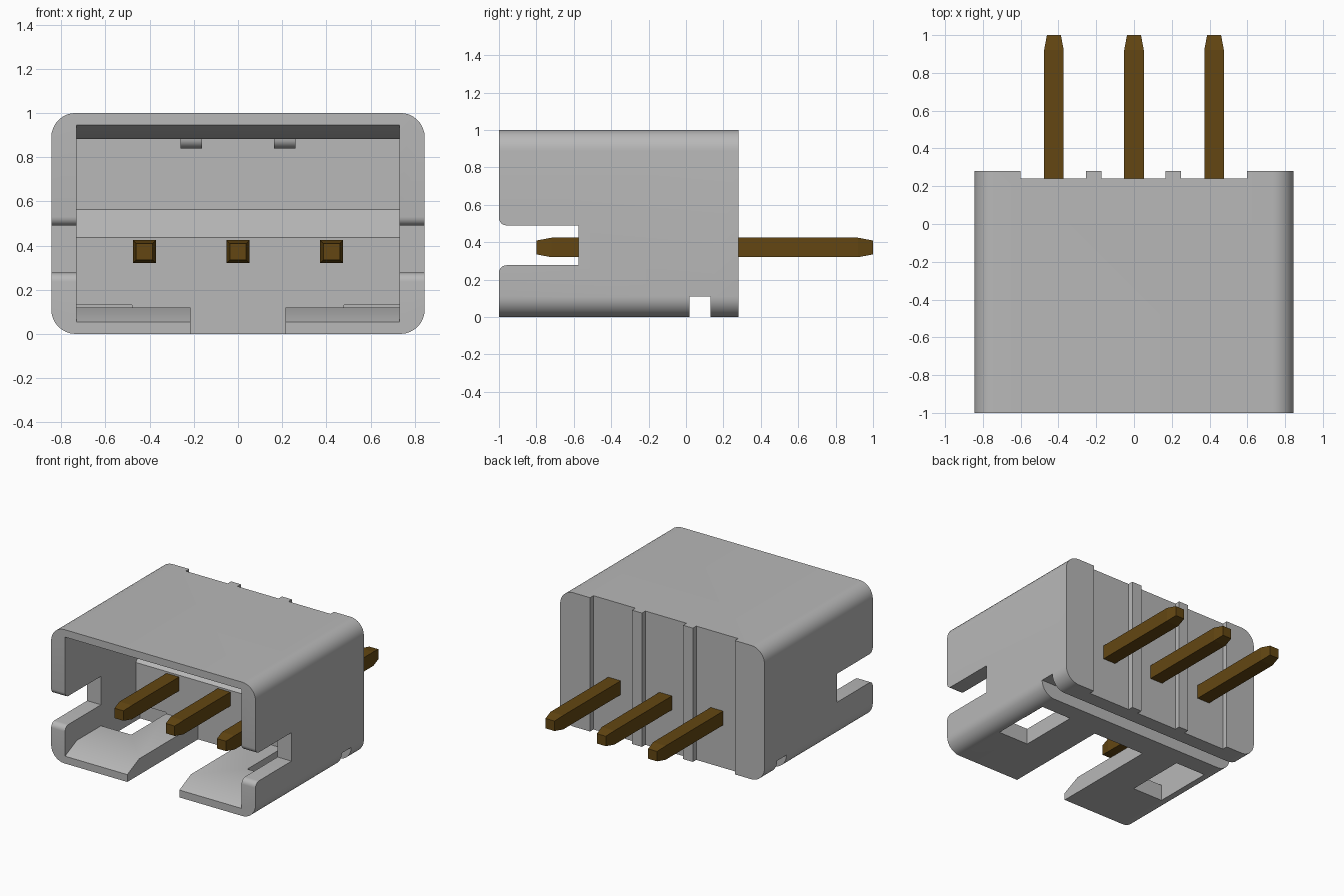
import bpy, bmesh, math

if "Cube" in bpy.data.objects:
    bpy.data.objects.remove(bpy.data.objects["Cube"], do_unlink=True)


def material(name, rgb, metallic=0.0):
    m = bpy.data.materials.new(name)
    m.use_nodes = True
    m.diffuse_color = (*rgb, 1)
    m.node_tree.nodes["Principled BSDF"].inputs["Base Color"].default_value = (*rgb, 1)
    return m


GREY = material("grey_plastic", (0.48, 0.48, 0.48))
BRASS = material("dark_brass", (0.125, 0.062, 0.006))


def make_object(name, bm, mat):
    bmesh.ops.recalc_face_normals(bm, faces=bm.faces)
    mesh = bpy.data.meshes.new(name)
    bm.to_mesh(mesh)
    bm.free()
    mesh.materials.append(mat)
    ob = bpy.data.objects.new(name, mesh)
    bpy.context.collection.objects.link(ob)
    return ob


def prism(name, profile, axis, lo, hi, mat=GREY):
    """Extrude a closed profile: (y, z) points along x, or (x, z) points along y."""
    bm = bmesh.new()
    rings = [[bm.verts.new((t, a, b) if axis == "x" else (a, t, b)) for a, b in profile]
             for t in (lo, hi)]
    bm.faces.new(rings[0])
    bm.faces.new(rings[1])
    n = len(profile)
    for i in range(n):
        j = (i + 1) % n
        bm.faces.new((rings[0][i], rings[0][j], rings[1][j], rings[1][i]))
    return make_object(name, bm, mat)


def box(name, x0, x1, y0, y1, z0, z1):
    return prism(name, [(x0, z0), (x1, z0), (x1, z1), (x0, z1)], "y", y0, y1)


def arc(cx, cz, r, start, end, steps=8):
    return [(cx + r * math.cos(math.radians(start + (end - start) * i / steps)),
             cz + r * math.sin(math.radians(start + (end - start) * i / steps)))
            for i in range(steps + 1)]


def cut(target, cutter):
    mod = target.modifiers.new("cut", "BOOLEAN")
    mod.operation = "DIFFERENCE"
    mod.solver = "EXACT"
    mod.object = cutter
    bpy.context.view_layer.objects.active = target
    bpy.ops.object.modifier_apply(modifier=mod.name)
    bpy.data.objects.remove(cutter, do_unlink=True)


def smooth(ob):
    bpy.ops.object.select_all(action="DESELECT")
    ob.select_set(True)
    bpy.context.view_layer.objects.active = ob
    bpy.ops.object.shade_smooth_by_angle(angle=math.radians(30))


# Housing: rounded block
W, R = 0.845, 0.11
outline = (arc(W - R, R, R, -90, 0) + arc(W - R, 1 - R, R, 0, 90)
           + arc(-W + R, 1 - R, R, 90, 180) + arc(-W + R, R, R, 180, 270))
housing = prism("housing", outline, "y", -1, 0.28)

# Cavity with flared mouth and a stepped, sloping back wall
cut(housing, prism("cavity_cutter", [
    (-1.1, 0.055), (-1, 0.055), (-0.86, 0.12), (-0.165, 0.12), (-0.165, 0.437),
    (-0.04, 0.563), (-0.04, 0.882), (-0.86, 0.882), (-1, 0.945), (-1.1, 0.945)],
    "x", -0.73, 0.73))

# Centre slot in the floor
cut(housing, box("floor_slot_cutter", -0.215, 0.215, -1.1, -0.165, -0.1, 0.2))

# Floor windows
for s in (-1, 1):
    xs = sorted((s * 0.48, s * 0.73))
    cut(housing, box("window_cutter", *xs, -0.575, -0.115, -0.1, 0.13))

# Side slots with rounded mouths
r = 0.04
lower = arc(-1 + r, 0.277 - r, r, 90, 180, 6)
upper = arc(-1 + r, 0.49 + r, r, 180, 270, 6)
cut(housing, prism("side_slot_cutter",
                   [(-0.575, 0.277)] + lower + [(-1.1, 0.277 - r), (-1.1, 0.49 + r)]
                   + upper + [(-0.575, 0.49)], "x", -1, 1))

# Groove across the underside
cut(housing, box("groove_cutter", -1, 1, 0.02, 0.13, -0.1, 0.11))

# Back recesses, leaving two ribs between them
for x0, x1 in ((-0.6, -0.253), (-0.172, 0.168), (0.25, 0.597)):
    cut(housing, box("recess_cutter", x0, x1, 0.24, 0.4, -0.1, 1.1))
smooth(housing)

# Latch bumps under the cavity ceiling
for side, x in (("right", -0.212), ("left", 0.212)):
    bump = prism(side + "_latch_bump", arc(-0.7, 0.885, 0.045, 180, 360, 12),
                 "x", x - 0.048, x + 0.048)
    smooth(bump)


# Pins: square bars with tapered ends
def pin(name, x, z=0.372):
    bm = bmesh.new()
    rings = []
    for y, h in ((-0.8, 0.037), (-0.72, 0.052), (0.92, 0.052), (1.0, 0.037)):
        rings.append([bm.verts.new((x + a * h, y, z + b * h))
                      for a, b in ((-1, -1), (1, -1), (1, 1), (-1, 1))])
    for p, q in zip(rings, rings[1:]):
        for i in range(4):
            j = (i + 1) % 4
            bm.faces.new((p[i], p[j], q[j], q[i]))
    bm.faces.new(rings[0])
    bm.faces.new(rings[-1])
    make_object(name, bm, BRASS)


for name, x in (("right_pin", -0.424), ("middle_pin", 0), ("left_pin", 0.424)):
    pin(name, x)
